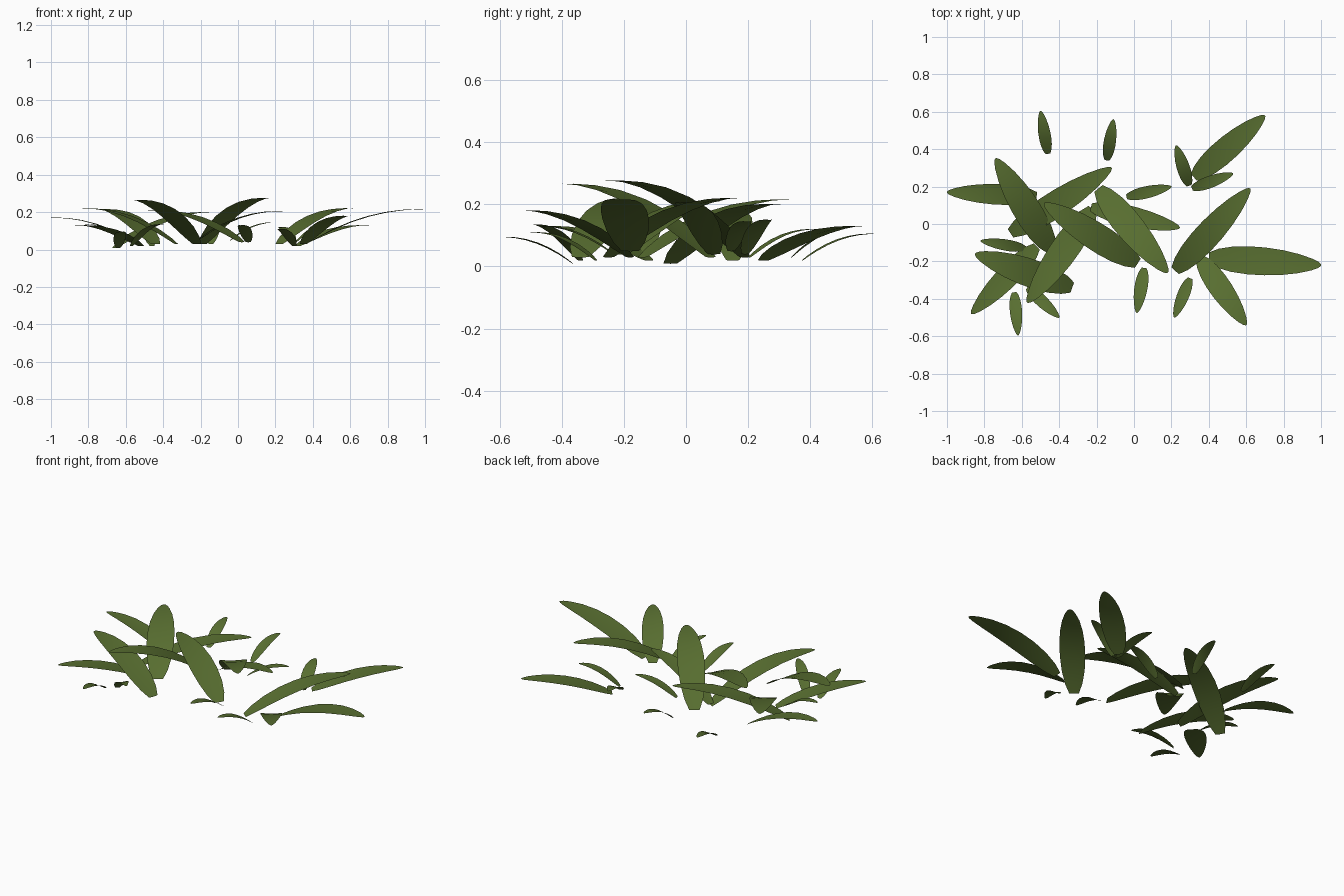
import bpy, math
from mathutils import Vector

green = bpy.data.materials.new("leaf green")
green.diffuse_color = (0.098, 0.157, 0.030, 1)

# width along the blade (fraction of length, fraction of full width)
PROFILE = [(0, .38), (.1, .68), (.24, .9), (.4, 1), (.55, .99),
           (.7, .88), (.83, .68), (.93, .42), (.98, .22), (1, .06)]


def leaf(name, bx, by, bz, tx, ty, tz, width):
    """Arched blade: rises steeply from the base, levels out at the tip."""
    base, tip = Vector((bx, by)), Vector((tx, ty))
    d = (tip - base).normalized()
    side = Vector((-d.y, d.x))
    verts, faces = [], []
    for t, w in PROFILE:
        # t is arc-like, so horizontal steps are shorter near the base
        u = t * (0.8 + 0.2 * t)
        p = base.lerp(tip, u)
        z = bz + (tz - bz) * (2.15 * u - 1.15 * u * u)
        for s in (-1, 0, 1):
            q = p + side * (s * w * width / 2)
            verts.append((q.x, q.y, z - (0.004 * w if s == 0 else 0)))
    for i in range(len(PROFILE) - 1):
        for j in (0, 1):
            a = 3 * i + j
            faces.append((a, a + 3, a + 4, a + 1)[::-1])
    me = bpy.data.meshes.new(name)
    me.from_pydata(verts, [], faces)
    me.materials.append(green)
    ob = bpy.data.objects.new(name, me)
    bpy.context.collection.objects.link(ob)
    for p in me.polygons:
        p.use_smooth = True


# base xyz, tip xyz, width
LARGE = [
    (-.44, -.14, .03, -.74, .35, .215, .15),
    (-.66, -.05, .01, -.12, .30, .20, .14),
    (.02, -.21, .04, -.48, .11, .21, .15),
    (-.19, .19, .03, .18, -.26, .275, .15),
    (-.22, .08, .03, -.57, -.42, .265, .15),
    (-.33, -.34, .03, -.85, -.16, .22, .15),
    (.40, -.18, .05, 1.0, -.22, .215, .15),
    (.22, -.25, .03, .62, .19, .22, .14),
]
MEDIUM = [
    (-.52, .15, .02, -1.0, .17, .17, .11),
    (-.52, -.12, .02, -.87, -.48, .13, .12),
    (-.23, .09, .04, .245, -.02, .205, .11),
    (.35, -.18, .03, .60, -.54, .18, .12),
    (.32, .25, .02, .70, .58, .13, .13),
]
SMALL = [
    (-.58, -.13, .04, -.82, -.09, .135, .06),
    (-.64, -.365, .01, -.62, -.595, .095, .065),
    (-.57, -.34, .02, -.40, -.50, .135, .065),
    (-.46, .375, .02, -.50, .605, .105, .065),
    (-.145, .34, .03, -.11, .56, .13, .065),
    (.295, .205, .03, .225, .42, .12, .07),
    (.31, .19, .04, .53, .27, .15, .065),
    (-.04, .145, .05, .20, .20, .145, .065),
    (.055, -.235, .04, .015, -.475, .13, .07),
    (.30, -.29, .02, .215, -.50, .11, .065),
]
for size, table in (("large", LARGE), ("medium", MEDIUM), ("small", SMALL)):
    for row in table:
        leaf(size + "_leaf", *row)
